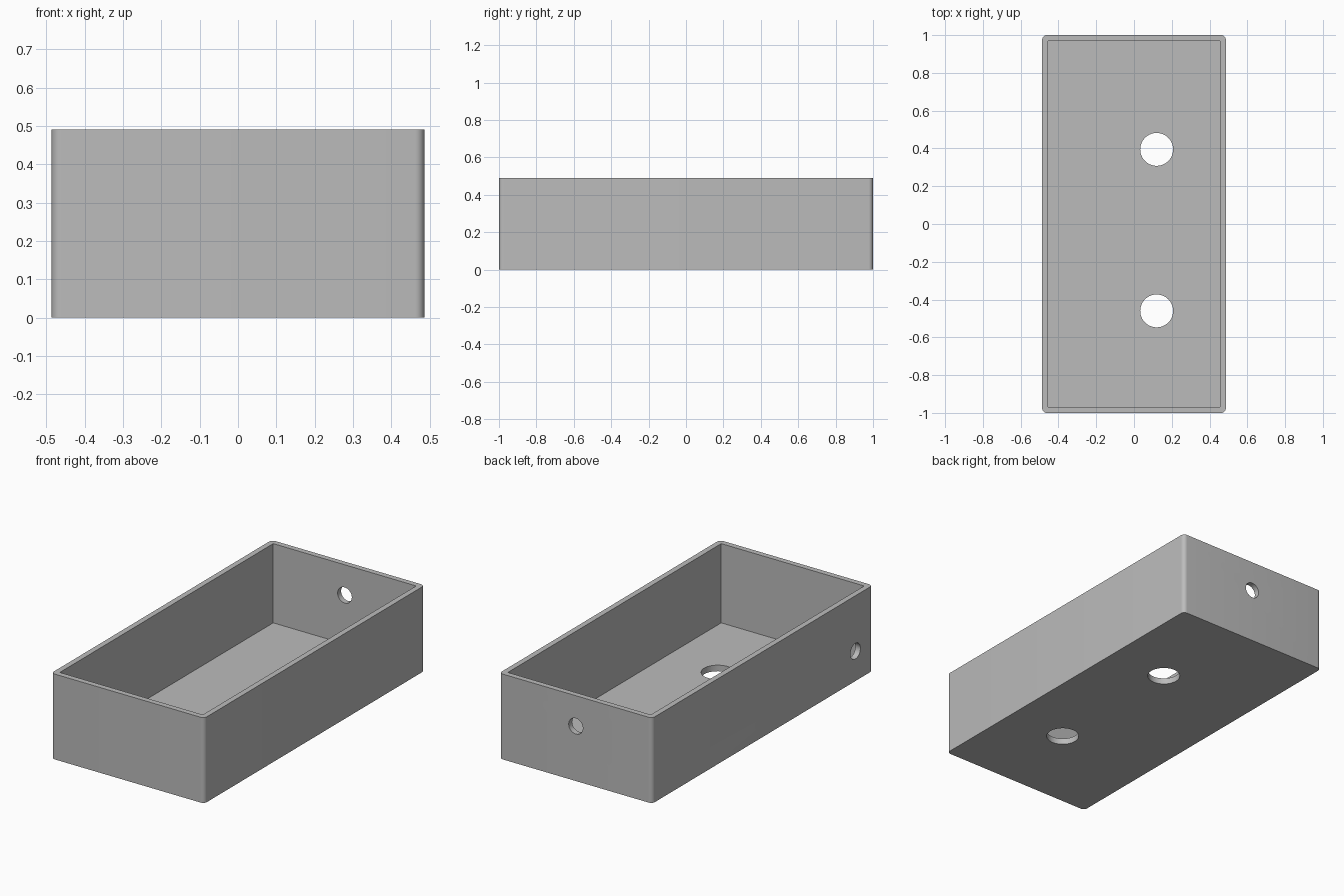
import bpy, bmesh, math
from mathutils import Matrix

if "Cube" in bpy.data.objects:
    bpy.data.objects.remove(bpy.data.objects["Cube"])

HX, HY, H = 0.486, 1.0, 0.49      # outer half sizes and height
WALL, FLOOR, R = 0.032, 0.035, 0.024

grey = bpy.data.materials.new("plain grey")
grey.diffuse_color = (0.5, 0.5, 0.5, 1)
grey.use_nodes = True
grey.node_tree.nodes["Principled BSDF"].inputs["Base Color"].default_value = grey.diffuse_color


def box(name, hx, hy, z0, z1, radius=0):
    """Box with optionally rounded upright edges."""
    bm = bmesh.new()
    size = Matrix.Diagonal((2 * hx, 2 * hy, z1 - z0, 1))
    bmesh.ops.create_cube(bm, size=1, matrix=Matrix.Translation((0, 0, (z0 + z1) / 2)) @ size)
    if radius:
        upright = [e for e in bm.edges if abs(e.verts[0].co.z - e.verts[1].co.z) > 0.1]
        bmesh.ops.bevel(bm, geom=upright, offset=radius, segments=8, profile=0.5, affect='EDGES')
    mesh = bpy.data.meshes.new(name)
    bm.to_mesh(mesh)
    bm.free()
    obj = bpy.data.objects.new(name, mesh)
    bpy.context.collection.objects.link(obj)
    return obj


def drill(name, loc, radius, rot=(0, 0, 0)):
    """Round cutter through a wall."""
    bpy.ops.mesh.primitive_cylinder_add(vertices=64, radius=radius, depth=0.2, location=loc, rotation=rot)
    bpy.context.object.name = name
    return bpy.context.object


# Open tray body
tray = box("tray", HX, HY, 0, H, R)
tray.data.materials.append(grey)

# Cavity, two floor holes, cable holes in the back and left walls
q = math.pi / 2
cutters = [
    box("cavity_cutter", HX - WALL, HY - WALL, FLOOR, H + 0.1),
    drill("floor_hole_back", (0.12, 0.395, 0), 0.087),
    drill("floor_hole_front", (0.12, -0.46, 0), 0.087),
    drill("back_hole", (0, HY, 0.315), 0.045, (q, 0, 0)),
    drill("left_hole", (-HX, -0.843, 0.172), 0.045, (0, q, 0)),
]
bpy.context.view_layer.objects.active = tray
for c in cutters:
    m = tray.modifiers.new(c.name, 'BOOLEAN')
    m.operation, m.solver, m.object = 'DIFFERENCE', 'EXACT', c
    bpy.ops.object.modifier_apply(modifier=m.name)
for c in cutters:
    bpy.data.objects.remove(c)

# Smooth round corners and holes, keep the edges crisp
bpy.ops.object.select_all(action='DESELECT')
tray.select_set(True)
bpy.ops.object.shade_smooth_by_angle(angle=math.radians(30))
